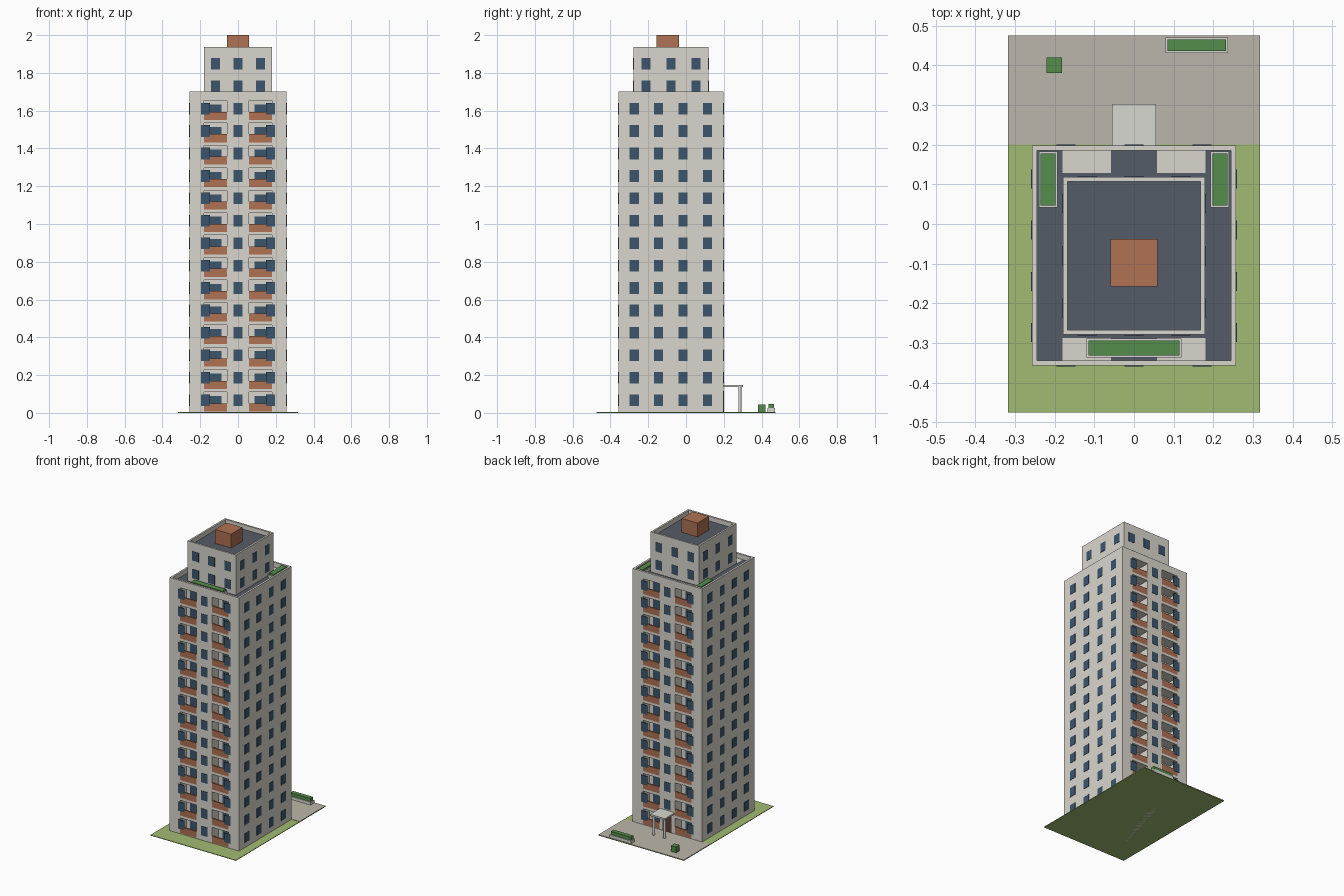
import bpy, bmesh, math
from mathutils import Matrix

if "Cube" in bpy.data.objects:
    bpy.data.objects.remove(bpy.data.objects["Cube"])

FLOOR, BASE = 0.1187, 0.006
X, Y0, Y1 = 0.257, -0.357, 0.198           # tower footprint
UX, UY0, UY1 = 0.179, -0.279, 0.119        # penthouse footprint
N0, N1, ND = 0.058, 0.18, 0.07             # balcony notch x range and depth
DECK = BASE + 14 * FLOOR
UDECK = BASE + 16 * FLOOR


def mat(name, rgb):
    m = bpy.data.materials.new(name)
    m.diffuse_color = [(c / 255) ** 2.2 for c in rgb] + [1]
    m.use_nodes = True
    m.node_tree.nodes["Principled BSDF"].inputs["Base Color"].default_value = m.diffuse_color
    return m


WALL = mat("wall", (216, 213, 203))
BRICK = mat("brick", (174, 112, 84))
GLASS = mat("glass", (62, 86, 108))
LEAF = mat("leaf", (84, 140, 76))
GRASS = mat("grass", (160, 185, 112))
PAVE = mat("paving", (187, 181, 169))
ROOF = mat("roof", (86, 92, 103))
STONE = mat("stone", (215, 215, 209))
DOOR = mat("door", (92, 66, 52))


def finish(name, bm, material):
    bmesh.ops.recalc_face_normals(bm, faces=bm.faces)
    me = bpy.data.meshes.new(name)
    bm.to_mesh(me)
    bm.free()
    me.materials.append(material)
    ob = bpy.data.objects.new(name, me)
    bpy.context.collection.objects.link(ob)
    return ob


def boxes(name, extents, material):
    """One object made of boxes given as (x0, x1, y0, y1, z0, z1)."""
    bm = bmesh.new()
    for a, b, c, d, e, f in extents:
        m = Matrix.Translation(((a + b) / 2, (c + d) / 2, (e + f) / 2))
        bmesh.ops.create_cube(bm, size=1, matrix=m @ Matrix.Diagonal((b - a, d - c, f - e, 1)))
    return finish(name, bm, material)


def prism(name, pts, z0, z1, material):
    bm = bmesh.new()
    face = bm.faces.new([bm.verts.new((x, y, z0)) for x, y in pts])
    ext = bmesh.ops.extrude_face_region(bm, geom=[face], use_keep_orig=True)
    top = [v for v in ext["geom"] if isinstance(v, bmesh.types.BMVert)]
    bmesh.ops.translate(bm, verts=top, vec=(0, 0, z1 - z0))
    return finish(name, bm, material)


def ring(name, x, y0, y1, t, z0, z1, material):
    """Square-cornered parapet: an extruded frame with mitred corners."""
    bm = bmesh.new()
    loops = []
    for o, z in ((0, z0), (0, z1), (t, z1), (t, z0)):
        a = x - o
        loops.append([bm.verts.new(p) for p in
                      ((-a, y0 + o, z), (a, y0 + o, z), (a, y1 - o, z), (-a, y1 - o, z))])
    for i in range(4):
        p, q = loops[i], loops[(i + 1) % 4]
        for j in range(4):
            k = (j + 1) % 4
            bm.faces.new((p[j], p[k], q[k], q[j]))
    return finish(name, bm, material)


def notched(x, y0, y1, d0, d1):
    """Footprint with two balcony notches in the front and the back."""
    edge = [(-x, 0), (-N1, 0), (-N1, 1), (-N0, 1), (-N0, 0),
            (N0, 0), (N0, 1), (N1, 1), (N1, 0), (x, 0)]
    front = [(a, y0 + d0 * b) for a, b in edge]
    back = [(-a, y1 - d1 * b) for a, b in edge]
    return front + back


# Ground
boxes("lawn", [(-0.317, 0.317, -0.475, 0.475, 0, 0.004)], GRASS)
boxes("forecourt", [(-0.317, 0.317, 0.2, 0.475, 0.004, 0.006)], PAVE)

# Main tower with parapet and terrace deck
prism("tower", notched(X, Y0, Y1, ND, ND), 0, DECK, WALL)
prism("terrace_deck", notched(X - 0.012, Y0 + 0.012, Y1 - 0.012, ND - 0.012, ND - 0.012),
      DECK, DECK + 0.002, ROOF)
ring("tower_parapet", X, Y0, Y1, 0.013, DECK, DECK + 0.034, WALL)

# Penthouse, its roof and the lift housing
boxes("penthouse", [(-UX, UX, UY0, UY1, DECK, UDECK)], WALL)
ring("penthouse_parapet", UX, UY0, UY1, 0.012, UDECK, UDECK + 0.033, WALL)
boxes("penthouse_roof", [(-UX + 0.011, UX - 0.011, UY0 + 0.011, UY1 - 0.011,
                          UDECK, UDECK + 0.002)], ROOF)
boxes("lift_housing", [(-0.059, 0.059, -0.157, -0.038, UDECK, 2.0)], BRICK)

# Balconies: slabs, railings and doors in every notch
slabs, rails, doors = [], [], []
for y, s in ((Y0, 1), (Y1, -1)):
    rail_y = sorted((y, y + s * 0.01))
    slab_y = sorted((y, y + s * ND))
    door_y = sorted((y + s * (ND - 0.003), y + s * (ND + 0.003)))
    for side in (-1, 1):
        xs = sorted((side * N0, side * N1))
        dx = sorted((side * 0.088, side * 0.152))
        for k in range(15):
            z = BASE + k * FLOOR
            slabs.append((*xs, *slab_y, max(z - 0.015, 0), z + 0.002))
            if k < 14:
                rails.append((*xs, *rail_y, z + 0.002, z + 0.045))
                doors.append((*dx, *door_y, z + 0.002, z + 0.083))
boxes("balcony_slabs", slabs, WALL)
boxes("balcony_railings", rails, BRICK)
boxes("balcony_doors", doors, GLASS)

# Windows on all four sides
W, T, H = 0.024, 0.002, 0.031


def windows(name, floors, x, y0, y1, xs, ys):
    out = []
    for k in floors:
        z = 0.0675 + k * FLOOR
        for y in (y0, y1):
            for c in xs:
                if k == 0 and y == Y1 and c == 0:
                    continue                      # entrance is here
                out.append((c - W, c + W, y - T, y + T, z - H, z + H))
        for s in (-x, x):
            out += [(s - T, s + T, c - W, c + W, z - H, z + H) for c in ys]
    boxes(name, out, GLASS)


windows("tower_windows", range(14), X, Y0, Y1, (-0.171, 0, 0.171),
        [-0.08 + 0.1293 * i for i in (-1.5, -0.5, 0.5, 1.5)])
windows("penthouse_windows", (14, 15), UX, UY0, UY1, (-0.119, 0, 0.119),
        (-0.212, -0.08, 0.052))

# Entrance: door, canopy and posts
boxes("entrance_door", [(-0.032, 0.032, Y1 - 0.002, Y1 + 0.003, 0.006, 0.115)], DOOR)
boxes("entrance_canopy", [(-0.055, 0.055, Y1, 0.303, 0.136, 0.147)], STONE)
bm = bmesh.new()
for s in (-1, 1):
    bmesh.ops.create_cone(bm, cap_ends=True, segments=12, radius1=0.008, radius2=0.008,
                          depth=0.132, matrix=Matrix.Translation((s * 0.04, 0.285, 0.071)))
finish("canopy_posts", bm, STONE)

# Planters with hedges (x0, x1, y0, y1, base, box height, hedge top)
troughs, hedges = [], []
for a, b, c, d, z, h, t in ((-0.24, -0.193, 0.041, 0.183, DECK, 0.02, 0.032),
                            (0.193, 0.24, 0.041, 0.183, DECK, 0.02, 0.032),
                            (-0.12, 0.12, -0.336, -0.289, DECK, 0.02, 0.032),
                            (0.079, 0.237, 0.431, 0.47, 0.005, 0.02, 0.042)):
    troughs.append((a, b, c, d, z, z + h))
    hedges.append((a + 0.005, b - 0.005, c + 0.005, d - 0.005, z + h, z + t))
boxes("planter_troughs", troughs, STONE)
boxes("planter_hedges", hedges, LEAF)
boxes("shrub", [(-0.22, -0.181, 0.381, 0.42, 0.005, 0.044)], LEAF)
